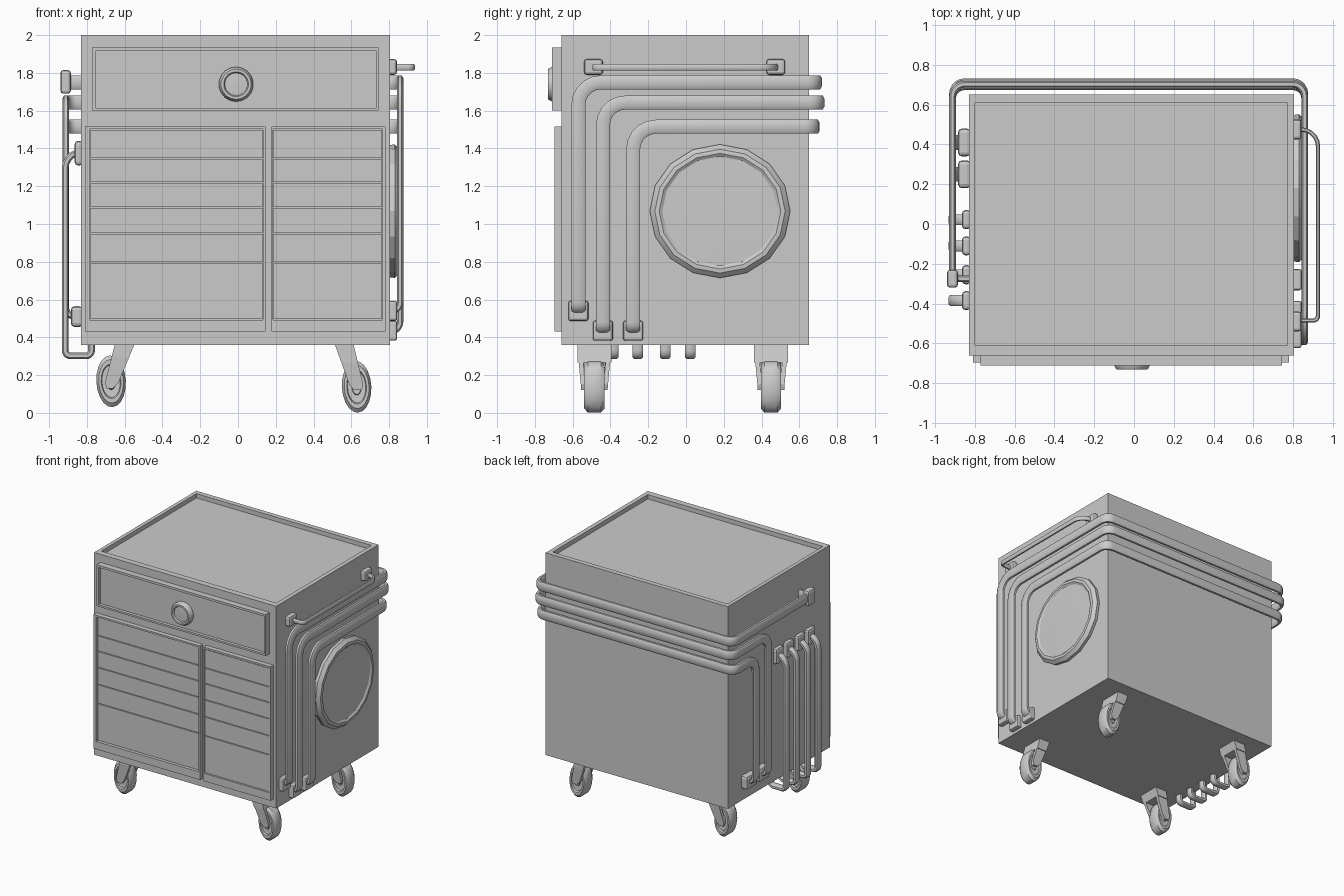
import bpy, bmesh, math
from mathutils import Vector, Matrix

if "Cube" in bpy.data.objects:
    bpy.data.objects.remove(bpy.data.objects["Cube"])


def finish(name, bm, smooth=None, bevel=0):
    bmesh.ops.recalc_face_normals(bm, faces=bm.faces[:])
    me = bpy.data.meshes.new(name)
    bm.to_mesh(me)
    bm.free()
    ob = bpy.data.objects.new(name, me)
    bpy.context.collection.objects.link(ob)
    if bevel:
        m = ob.modifiers.new("bevel", 'BEVEL')
        m.width, m.segments = bevel, 2
    if smooth:
        bpy.ops.object.select_all(action='DESELECT')
        ob.select_set(True)
        bpy.context.view_layer.objects.active = ob
        bpy.ops.object.shade_smooth_by_angle(angle=math.radians(smooth))
    return ob


def loft(name, rings, smooth=None, bevel=0):
    """Skin a list of equal-length vertex rings and cap both ends."""
    bm = bmesh.new()
    vs = [[bm.verts.new(p) for p in r] for r in rings]
    n = len(rings[0])
    for a, b in zip(vs, vs[1:]):
        for i in range(n):
            j = (i + 1) % n
            bm.faces.new((a[i], a[j], b[j], b[i]))
    bm.faces.new(vs[0])
    bm.faces.new(vs[-1])
    return finish(name, bm, smooth, bevel)


def rect(a0, a1, b0, b1, c, front=False):
    q = [(a0, b0), (a1, b0), (a1, b1), (a0, b1)]
    return [(a, -c, b) if front else (a, b, c) for a, b in q]


def box(name, x0, x1, y0, y1, z0, z1, bevel=0):
    return loft(name, [rect(x0, x1, y0, y1, z0), rect(x0, x1, y0, y1, z1)], bevel=bevel)


def tray(name, outer, inner, c0, c1, floor, front=False):
    """Block with a recessed face."""
    return loft(name, [rect(*outer, c0, front), rect(*outer, c1, front),
                       rect(*inner, c1, front), rect(*inner, floor, front)])


def lathe(name, profile, n, mat, smooth=35):
    rings = [[mat @ Vector((r * math.sin(2 * math.pi * i / n),
                            r * math.cos(2 * math.pi * i / n), h))
              for i in range(n)] for r, h in profile]
    return loft(name, rings, smooth)


def tube(name, corners, radii, n0, thick, width):
    """Sweep a flattened section along a path with rounded right-angle bends."""
    c = [Vector(p) for p in corners]
    pts = [c[0]]
    for i, r in enumerate(radii, 1):
        u, v = (c[i - 1] - c[i]).normalized(), (c[i + 1] - c[i]).normalized()
        for k in range(6):
            t = k * math.pi / 10
            pts.append(c[i] + (u * (1 - math.sin(t)) + v * (1 - math.cos(t))) * r)
    pts.append(c[-1])
    n, prev, rings = Vector(n0), None, []
    section = [(1, .6), (.5, 1), (-.5, 1), (-1, .6), (-1, -.6), (-.5, -1), (.5, -1), (1, -.6)]
    for i, p in enumerate(pts):
        t = (pts[min(i + 1, len(pts) - 1)] - pts[max(i - 1, 0)]).normalized()
        if prev:
            n = prev.rotation_difference(t) @ n
        s = t.cross(n)
        rings.append([p + n * thick * a + s * width * b for a, b in section])
        prev = t
    return loft(name, rings, 50)


# Cabinet body with a shallow tray top
tray("cabinet_body", (-.83, .805, -.66, .65), (-.80, .77, -.61, .61), .36, 2.0, 1.965)

# Wide top drawer and its plain round badge plate
tray("top_drawer", (-.772, .745, 1.60, 1.935), (-.755, .733, 1.615, 1.917), .65, .71, .685, True)
lathe("round_plate", [(.09, .67), (.092, .71), (.08, .73), (.066, .73), (.06, .718), (.02, .72)], 18,
      Matrix.Translation((-.01, 0, 1.74)) @ Matrix.Rotation(math.radians(90), 4, 'X'))

# Two drawer banks: recessed frame plus slatted drawer fronts
cuts = [1.50, 1.347, 1.22, 1.088, .95, .796, .495]
for side, x0, x1, i0, i1, face in (("left", -.81, .145, -.785, .132, .68),
                                   ("right", .178, .78, .186, .766, .69)):
    tray(side + "_drawer_frame", (x0, x1, .43, 1.517), (i0, i1, .493, 1.503), .65, .697, .667, True)
    for k, (zt, zb) in enumerate(zip(cuts, cuts[1:])):
        box(f"{side}_drawer_{k + 1}", i0 + .003, i1 - .003, -face, -.66, zb + .003, zt - .003)

# Three hoses wrapped around right side, back and left side
XR, XL = .858, -.912
for k, (y, zb, zt, yb, yl, rl) in enumerate(((-.57, .54, 1.75, .702, -.275, None),
                                             (-.44, .435, 1.643, .715, .25, .1),
                                             (-.28, .435, 1.515, .69, .41, .1)), 1):
    path = [(.80, y, zb), (XR, y, zb), (XR, y, zt), (XR, yb, zt), (XL, yb, zt), (XL, yl, zt)]
    radii = [.045, .12, .06, .06]
    if rl:
        path += [(XL, yl, .51), (-.82, yl, .51)]
        radii += [rl, .05]
        box(f"hose_{k}_left_fitting", -.885, -.82, yl - .07, yl + .07, .455, .565, .02)
    else:
        path += [(-.82, yl, zt)]
        radii += [.04]
        box(f"hose_{k}_left_fitting", -.94, -.885, yl - .045, yl + .045, 1.69, 1.815, .015)
    # one bend radius per inner corner
    radii = radii[:4] + ([radii[4]] + radii[5:])
    tube(f"hose_{k}", path, radii, (0, 0, -1), .017, .037)
    box(f"hose_{k}_right_fitting", .79, .843, y - .053, y + .053, zb - .053, zb + .053, .012)

# Four short hoses looping from the left side to the underside
for k, y in enumerate((.022, -.11, -.255, -.385), 1):
    tube(f"side_loop_{k}", [(-.82, y, 1.38), (-.915, y, 1.38), (-.915, y, .302),
                            (-.775, y, .302), (-.775, y, .37)],
         [.085, .03, .03], (0, 0, 1), .018, .027)
    box(f"side_loop_{k}_fitting", -.865, -.82, y - .048, y + .048, 1.31, 1.44, .018)

# Handle bar on the right side
tube("handle_bar", [(.80, -.485, 1.83), (.925, -.485, 1.83), (.925, .475, 1.83), (.80, .475, 1.83)],
     [.025, .085], (0, -1, 0), .011, .018)
for name, y in (("front", -.49), ("rear", .475)):
    box(f"handle_{name}_mount", .79, .842, y - .05, y + .05, 1.79, 1.873, .015)

# Round cover on the right side
lathe("round_side_cover", [(.365, -.02), (.372, .03), (.345, .055), (.322, .057), (.305, .046), (.05, .05)], 16,
      Matrix.Translation((.80, .18, 1.068)) @ Matrix.Rotation(math.radians(90), 4, 'Y')
      @ Matrix.Diagonal((.95, 1, 1, 1)), 20)

# Casters: oval wheels between slanted forks
tyre = [(.02, -.05), (.04, -.05), (.045, -.04), (.085, -.042), (.092, -.054), (.115, -.054), (.137, -.034)]
tyre += [(r, -h) for r, h in reversed(tyre)]
for side, wx, wz, top, low, zlow in (("left", -.672, .167, (-.65, -.545), (-.712, -.645), .13),
                                     ("right", .628, .138, (.51, .61), (.60, .67), .12)):
    def span(z):
        f = (.37 - z) / (.37 - zlow)
        return [a + (b - a) * f for a, b in zip(top, low)]
    for end, wy in (("front", -.485), ("rear", .45)):
        mat = (Matrix.Translation((wx, wy, wz)) @ Matrix.Rotation(math.radians(-3), 4, 'Y')
               @ Matrix.Diagonal((.57, 1, 1, 1)) @ Matrix.Rotation(math.radians(90), 4, 'X'))
        lathe(f"{end}_{side}_wheel", tyre, 20, mat)
        loft(f"{end}_{side}_caster_bracket",
             [rect(*span(z), wy - .09, wy + .09, z) for z in (.37, wz + .13)])
        for s in (-1, 1):
            rings = []
            for z, off, trim in ((wz + .15, .073, 0), (zlow + .03, .06, 0), (zlow, .058, .016)):
                a, b = span(z)
                rings.append(rect(a + trim, b - trim, wy + s * off - .012, wy + s * off + .012, z))
            loft(f"{end}_{side}_fork_{'inner' if s * wy < 0 else 'outer'}", rings)
